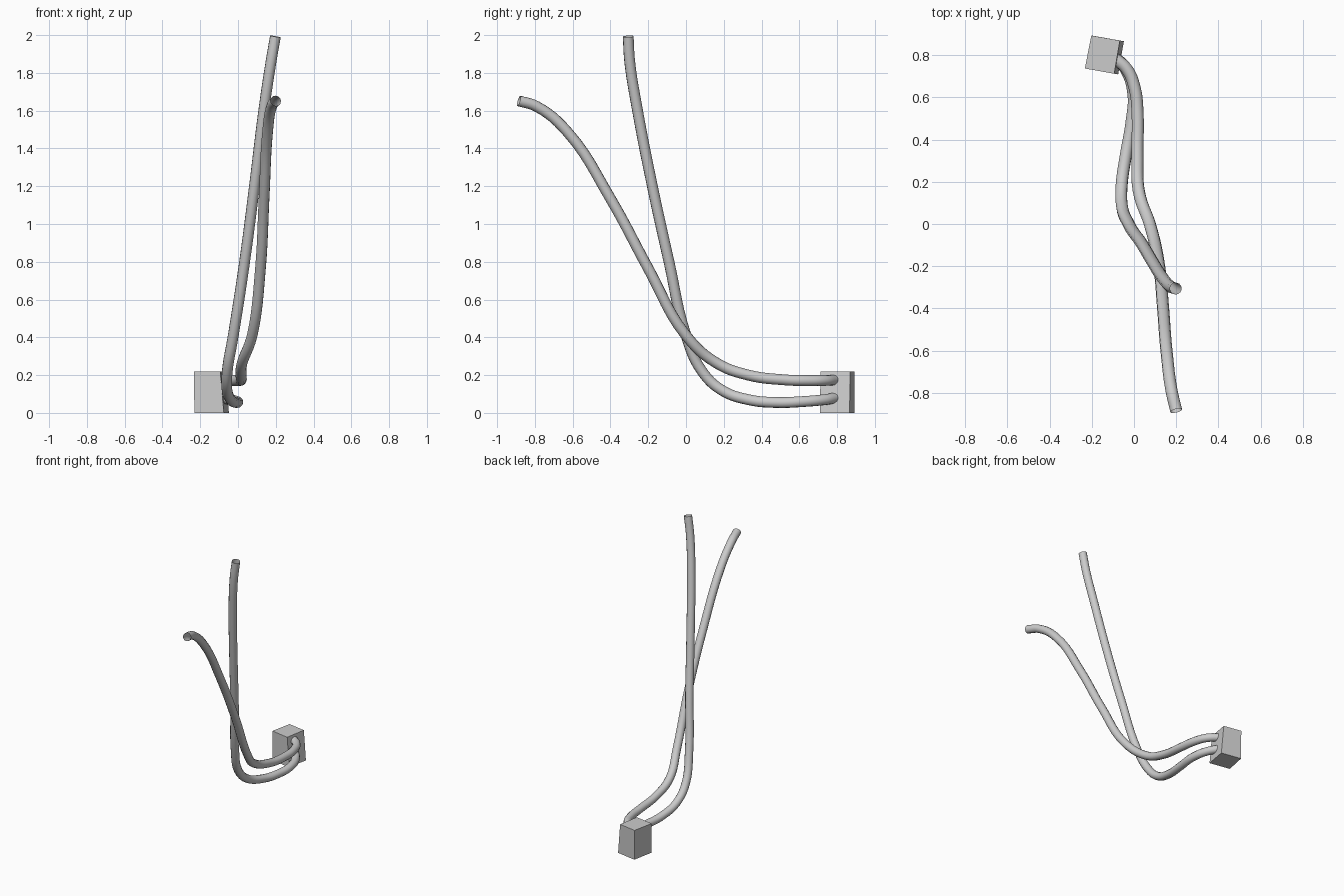
import bpy, bmesh

if "Cube" in bpy.data.objects:
    bpy.data.objects.remove(bpy.data.objects["Cube"])

RADIUS = 0.0285


def cable(name, points):
    """Smooth round open-ended tube through the given centre points."""
    data = bpy.data.curves.new(name, 'CURVE')
    data.dimensions = '3D'
    data.bevel_depth = RADIUS
    data.bevel_resolution = 4
    data.resolution_u = 6
    data.use_fill_caps = False
    spline = data.splines.new('BEZIER')
    spline.bezier_points.add(len(points) - 1)
    for bp, p in zip(spline.bezier_points, points):
        bp.co = p
        bp.handle_left_type = bp.handle_right_type = 'AUTO'
    obj = bpy.data.objects.new(name, data)
    bpy.context.collection.objects.link(obj)
    return obj


# Connector block: slightly turned, with the cable side sloping outward at the base
bottom = [(-0.231, 0.737), (-0.075, 0.709), (-0.048, 0.866), (-0.200, 0.893)]
top = [(-0.233, 0.737), (-0.094, 0.712), (-0.067, 0.869), (-0.202, 0.893)]
bm = bmesh.new()
low = [bm.verts.new((x, y, 0.0)) for x, y in bottom]
high = [bm.verts.new((x, y, 0.218)) for x, y in top]
bm.faces.new(low[::-1])
bm.faces.new(high)
for i in range(4):
    j = (i + 1) % 4
    bm.faces.new((low[i], low[j], high[j], high[i]))
bmesh.ops.recalc_face_normals(bm, faces=bm.faces)
mesh = bpy.data.meshes.new("connector_block")
bm.to_mesh(mesh)
bm.free()
bpy.context.collection.objects.link(bpy.data.objects.new("connector_block", mesh))

# Lower cable: leaves the block low and rises to the tallest end
cable("lower_cable", [
    (-0.10, 0.80, 0.081), (-0.04, 0.735, 0.07), (-0.003, 0.62, 0.06),
    (-0.012, 0.48, 0.055), (-0.038, 0.33, 0.07), (-0.058, 0.19, 0.12),
    (-0.057, 0.085, 0.22), (-0.025, 0.0, 0.41), (0.035, -0.09, 0.80),
    (0.087, -0.178, 1.20), (0.139, -0.26, 1.62), (0.175, -0.298, 1.86),
    (0.198, -0.306, 1.993)])

# Upper cable: leaves the block higher and leans far to the front
cable("upper_cable", [
    (-0.10, 0.79, 0.174), (-0.035, 0.735, 0.172), (0.003, 0.645, 0.171),
    (0.017, 0.52, 0.175), (0.016, 0.33, 0.20), (0.022, 0.16, 0.265),
    (0.075, 0.0, 0.41), (0.119, -0.20, 0.765), (0.138, -0.40, 1.135),
    (0.157, -0.63, 1.49), (0.178, -0.79, 1.622), (0.2, -0.885, 1.652)])
